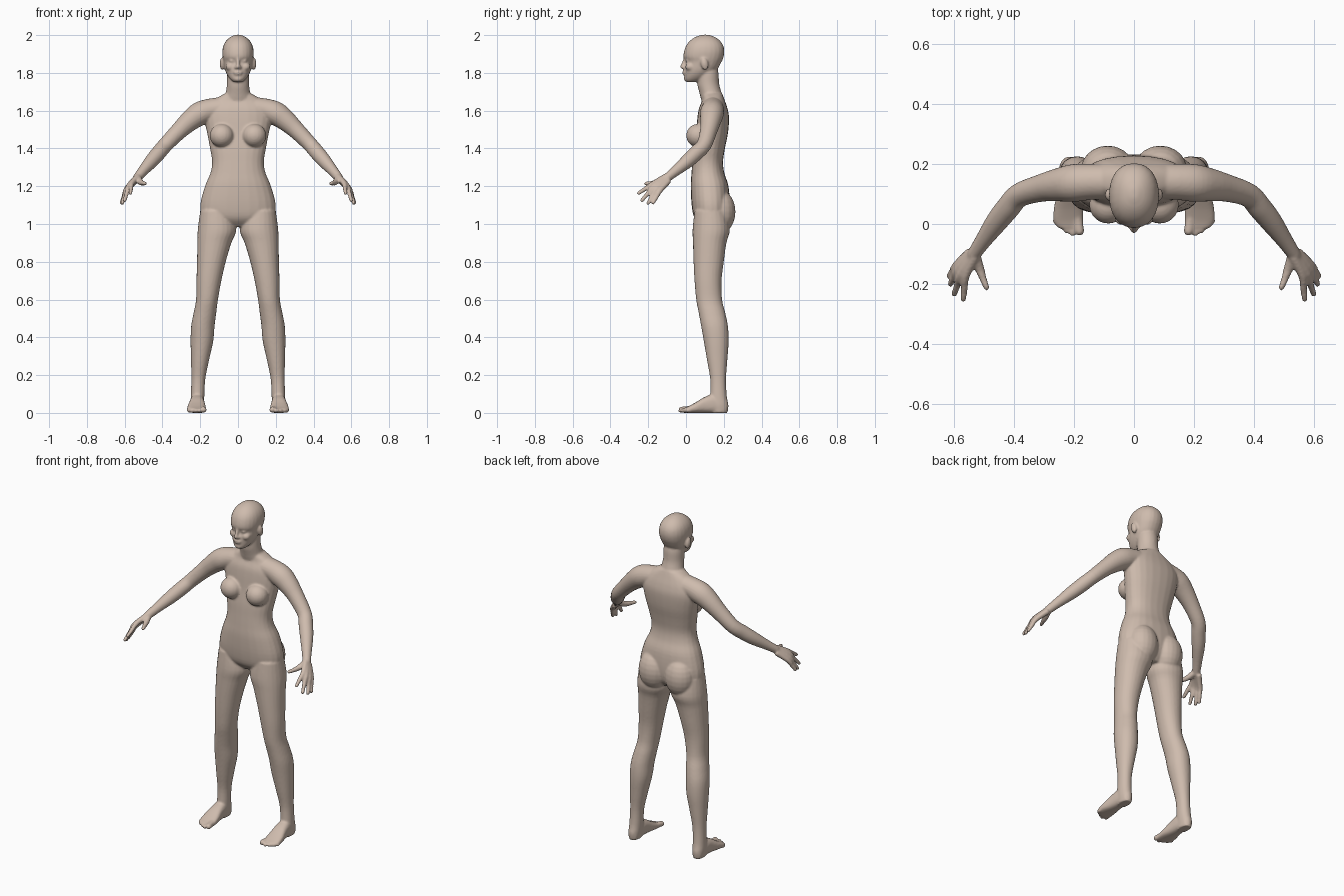
import bpy, bmesh, math
from mathutils import Vector, Matrix

bm = bmesh.new()
SIDES = 24


def spline(rows, steps=4):
    """Catmull-Rom interpolation of rows of numbers."""
    rows = [Vector(r) for r in rows]
    out = []
    for i in range(len(rows) - 1):
        p0, p1, p2, p3 = rows[max(i - 1, 0)], rows[i], rows[i + 1], rows[min(i + 2, len(rows) - 1)]
        for k in range(steps):
            t = k / steps
            out.append(0.5 * (2 * p1 + (p2 - p0) * t + (2 * p0 - 5 * p1 + 4 * p2 - p3) * t * t
                              + (3 * p1 - p0 - 3 * p2 + p3) * t ** 3))
    return out + [rows[-1]]


def loft(rings):
    """Closed skin through rings of (centre, axis u, axis v, exponent)."""
    loops = []
    for c, u, v, e in rings:
        loop = []
        for i in range(SIDES):
            a = 2 * math.pi * i / SIDES
            ca, sa = math.cos(a), math.sin(a)
            loop.append(bm.verts.new(c + u * math.copysign(abs(ca) ** (2 / e), ca)
                                     + v * math.copysign(abs(sa) ** (2 / e), sa)))
        loops.append(loop)
    for a, b in zip(loops, loops[1:]):
        for i in range(SIDES):
            j = (i + 1) % SIDES
            bm.faces.new((a[i], a[j], b[j], b[i]))
    bm.faces.new(loops[0][::-1])
    bm.faces.new(loops[-1])


def stack(rows, side=1, e=2.0):
    """Horizontal sections: z, centre x, half width, front y, back y."""
    loft([(Vector((side * x, (f + b) / 2, z)), Vector((w, 0, 0)), Vector((0, (b - f) / 2, 0)), e)
          for z, x, w, f, b in spline(rows)])


def limb(rows, side=1):
    """Round tube through points: x, y, z, radius, with rounded tip."""
    pts = spline(rows)
    pos = [Vector((side * p[0], p[1], p[2])) for p in pts]
    rings = []
    for i, p in enumerate(pos):
        d = (pos[min(i + 1, len(pos) - 1)] - pos[max(i - 1, 0)]).normalized()
        u = d.cross(Vector((0, 0, 1))).normalized()
        rings.append((p, u * pts[i][3], d.cross(u) * pts[i][3], 2.0))
    r = pts[-1][3]
    rings += [(pos[-1] + d * r * k, u * r * q, d.cross(u) * r * q, 2.0) for k, q in ((0.5, 0.85), (0.9, 0.4))]
    loft(rings)


def blob(centre, radii, side=1, tilt=0.0):
    m = (Matrix.Translation((side * centre[0], centre[1], centre[2]))
         @ Matrix.Rotation(tilt, 4, 'X') @ Matrix.Diagonal((*radii, 1)))
    bmesh.ops.create_uvsphere(bm, u_segments=20, v_segments=12, radius=1, matrix=m)


# Torso
stack([(0.985, 0, 0.10, 0.085, 0.19), (1.03, 0, 0.185, 0.045, 0.222), (1.10, 0, 0.200, 0.030, 0.232),
       (1.20, 0, 0.175, 0.025, 0.225), (1.27, 0, 0.146, 0.029, 0.203), (1.33, 0, 0.137, 0.034, 0.196),
       (1.40, 0, 0.148, 0.040, 0.206), (1.48, 0, 0.163, 0.052, 0.222), (1.56, 0, 0.178, 0.060, 0.228),
       (1.61, 0, 0.170, 0.068, 0.220), (1.655, 0, 0.130, 0.085, 0.205), (1.69, 0, 0.072, 0.085, 0.192)], e=2.3)

# Neck
stack([(1.64, 0, 0.085, 0.085, 0.205), (1.69, 0, 0.066, 0.072, 0.190), (1.74, 0, 0.059, 0.060, 0.176),
       (1.80, 0, 0.058, 0.060, 0.172), (1.85, 0, 0.05, 0.07, 0.16)])

# Head
stack([(1.751, 0, 0.022, 0.003, 0.05), (1.765, 0, 0.040, -0.008, 0.09), (1.79, 0, 0.058, -0.008, 0.125),
       (1.82, 0, 0.070, -0.009, 0.165), (1.858, 0, 0.077, -0.002, 0.188), (1.885, 0, 0.082, -0.013, 0.199),
       (1.915, 0, 0.083, -0.010, 0.203), (1.945, 0, 0.077, 0.001, 0.197), (1.97, 0, 0.063, 0.021, 0.180),
       (1.99, 0, 0.040, 0.050, 0.153), (2.002, 0, 0.012, 0.085, 0.118)], e=2.2)

# Nose, lips and chin
limb([(0, -0.006, 1.882, 0.007), (0, -0.012, 1.855, 0.009), (0, -0.021, 1.832, 0.011)])
blob((0, -0.009, 1.804), (0.024, 0.010, 0.006))
blob((0, -0.008, 1.794), (0.020, 0.010, 0.006))
blob((0, 0.002, 1.768), (0.022, 0.014, 0.013))

# Toes: root x, tip x, tip y, radius
TOES = [(0.190, 0.182, -0.040, 0.016), (0.208, 0.205, -0.043, 0.011), (0.225, 0.225, -0.032, 0.011),
        (0.242, 0.243, -0.018, 0.011), (0.257, 0.260, -0.002, 0.011)]
# Fingers: knuckle, then tip
FINGERS = [((0.562, -0.172, 1.215), (0.570, -0.251, 1.163)), ((0.578, -0.168, 1.203), (0.600, -0.234, 1.124)),
           ((0.588, -0.153, 1.190), (0.613, -0.201, 1.110)), ((0.592, -0.137, 1.178), (0.617, -0.174, 1.112))]

for s in (1, -1):
    # Eye, nostril wing, cheek and ear
    blob((0.032, 0.012, 1.864), (0.016, 0.015, 0.011), s)
    blob((0.011, -0.012, 1.828), (0.008, 0.010, 0.007), s)
    blob((0.040, 0.022, 1.832), (0.026, 0.026, 0.022), s)
    blob((0.083, 0.098, 1.848), (0.014, 0.020, 0.034), s, 0.2)

    # Breast and buttock
    blob((0.086, 0.064, 1.468), (0.064, 0.063, 0.062), s, -0.2)
    blob((0.088, 0.180, 1.065), (0.090, 0.082, 0.115), s)

    # Leg
    stack([(1.07, 0.115, 0.085, 0.045, 0.215), (0.97, 0.111, 0.102, 0.035, 0.232), (0.90, 0.125, 0.090, 0.037, 0.214),
           (0.80, 0.141, 0.076, 0.040, 0.200), (0.70, 0.154, 0.066, 0.045, 0.188), (0.60, 0.164, 0.058, 0.054, 0.191),
           (0.53, 0.175, 0.060, 0.067, 0.208), (0.46, 0.186, 0.062, 0.080, 0.222), (0.38, 0.191, 0.060, 0.094, 0.226),
           (0.28, 0.201, 0.048, 0.111, 0.219), (0.18, 0.210, 0.037, 0.128, 0.212), (0.09, 0.214, 0.036, 0.128, 0.216),
           (0.04, 0.216, 0.035, 0.125, 0.225), (0.0, 0.216, 0.030, 0.130, 0.220)], s, 2.1)

    # Foot: y, centre x, half width, height
    loft([(Vector((s * x, y, h / 2)), Vector((w, 0, 0)), Vector((0, 0, h / 2)), 2.6)
          for y, x, w, h in spline([(0.21, 0.216, 0.028, 0.05), (0.15, 0.216, 0.036, 0.095), (0.10, 0.217, 0.041, 0.085),
                                    (0.05, 0.219, 0.049, 0.055), (0.01, 0.219, 0.050, 0.034),
                                    (-0.012, 0.213, 0.042, 0.026)])])
    for x0, x1, y1, r in TOES:
        limb([(x0, 0.03, r + 0.006, r), (x1, y1 + r, r + 0.001, r)], s)

    # Arm from collar to wrist
    limb([(0.06, 0.142, 1.615, 0.060), (0.14, 0.141, 1.605, 0.060), (0.20, 0.137, 1.585, 0.063),
          (0.25, 0.131, 1.550, 0.056), (0.31, 0.120, 1.495, 0.046), (0.383, 0.096, 1.420, 0.040),
          (0.420, 0.055, 1.377, 0.040), (0.458, 0.008, 1.333, 0.037), (0.503, -0.055, 1.281, 0.028),
          (0.535, -0.102, 1.243, 0.023)], s)

    # Hand: rays fan from the wrist through the knuckles
    for i, (k, t) in enumerate(FINGERS):
        w = (0.532 + 0.004 * i, -0.108 + 0.005 * i, 1.250 - 0.007 * i)
        limb([(*w, 0.017), (*k, 0.014), (*(Vector(k).lerp(Vector(t), 0.5)), 0.0118), (*t, 0.010)], s)
    limb([(0.530, -0.105, 1.242, 0.018), (0.516, -0.148, 1.222, 0.016), (0.503, -0.185, 1.216, 0.012),
          (0.492, -0.213, 1.214, 0.010)], s)

# Fuse all the forms into one skin
bmesh.ops.recalc_face_normals(bm, faces=bm.faces)
mesh = bpy.data.meshes.new("body")
bm.to_mesh(mesh)
bm.free()
body = bpy.data.objects.new("body", mesh)
bpy.context.collection.objects.link(body)

skin = bpy.data.materials.new("skin")
skin.diffuse_color = (0.62, 0.50, 0.42, 1)
mesh.materials.append(skin)

remesh = body.modifiers.new("fuse", 'REMESH')
remesh.mode = 'VOXEL'
remesh.voxel_size = 0.006
remesh.use_smooth_shade = True
smooth = body.modifiers.new("soften", 'SMOOTH')
smooth.factor = 0.5
smooth.iterations = 4
